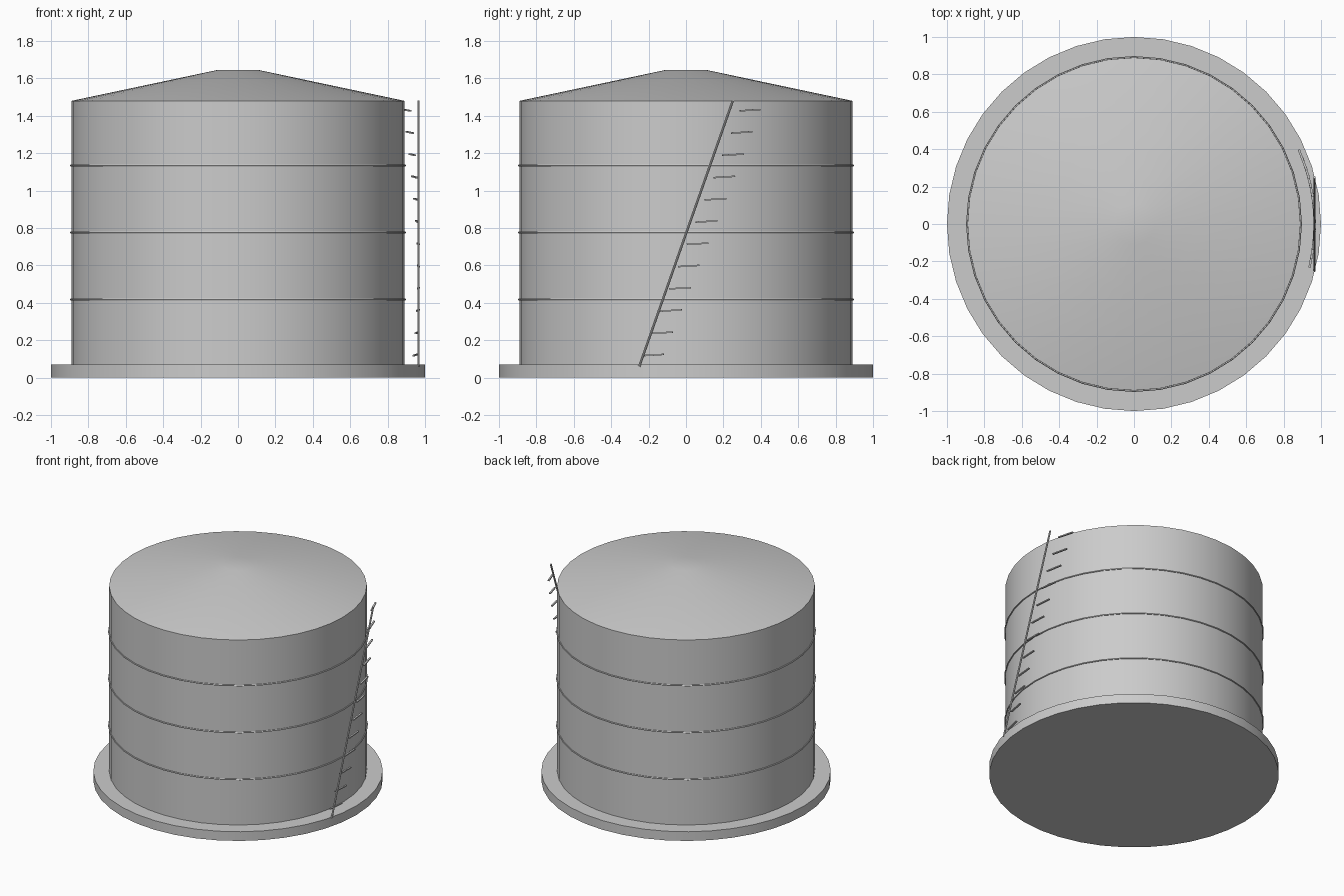
import bpy
from math import sin, cos, radians, atan2
from mathutils import Vector, Matrix

if "Cube" in bpy.data.objects:
    bpy.data.objects.remove(bpy.data.objects["Cube"])

SIDES = 40


def smooth(ob, name):
    ob.name = name
    bpy.ops.object.shade_smooth_by_angle(angle=radians(30))
    return ob


def frustum(name, r1, r2, z1, z2):
    bpy.ops.mesh.primitive_cone_add(vertices=SIDES, radius1=r1, radius2=r2,
                                    depth=z2 - z1, location=(0, 0, (z1 + z2) / 2))
    return smooth(bpy.context.object, name)


def box(name, size, matrix):
    bpy.ops.mesh.primitive_cube_add(size=1)
    ob = bpy.context.object
    ob.name = name
    ob.matrix_world = matrix @ Matrix.Diagonal((*size, 1))
    return ob


# Foundation, tank wall and conical roof
frustum("foundation", 1.0, 1.0, 0.0, 0.07)
frustum("tank_wall", 0.89, 0.89, 0.07, 1.48)
frustum("roof", 0.89, 0.11, 1.48, 1.645)

# Thin weld bands around the wall
for i, z in enumerate((0.418, 0.776, 1.134)):
    bpy.ops.mesh.primitive_torus_add(major_segments=SIDES, minor_segments=6,
                                     major_radius=0.893, minor_radius=0.005,
                                     location=(0, 0, z))
    smooth(bpy.context.object, f"wall_band_{i + 1}")

# Straight sloping handrail
a, b = Vector((0.965, -0.25, 0.06)), Vector((0.965, 0.25, 1.48))
bpy.ops.mesh.primitive_cylinder_add(vertices=8, radius=0.0065, depth=(b - a).length,
                                    location=(a + b) / 2,
                                    rotation=(-atan2(b.y - a.y, b.z - a.z), 0, 0))
smooth(bpy.context.object, "stair_rail")

# Stair treads winding up around the wall
for i in range(12):
    ang = radians(-10.5 + 31.3 * i / 11)
    pos = Matrix.Translation((0.965 * cos(ang), 0.965 * sin(ang), 0.121 + 0.119 * i))
    turn = Matrix.Rotation(ang, 4, 'Z') @ Matrix.Rotation(radians(3.5), 4, 'X')
    box(f"stair_tread_{i + 1}", (0.012, 0.117, 0.008), pos @ turn)
